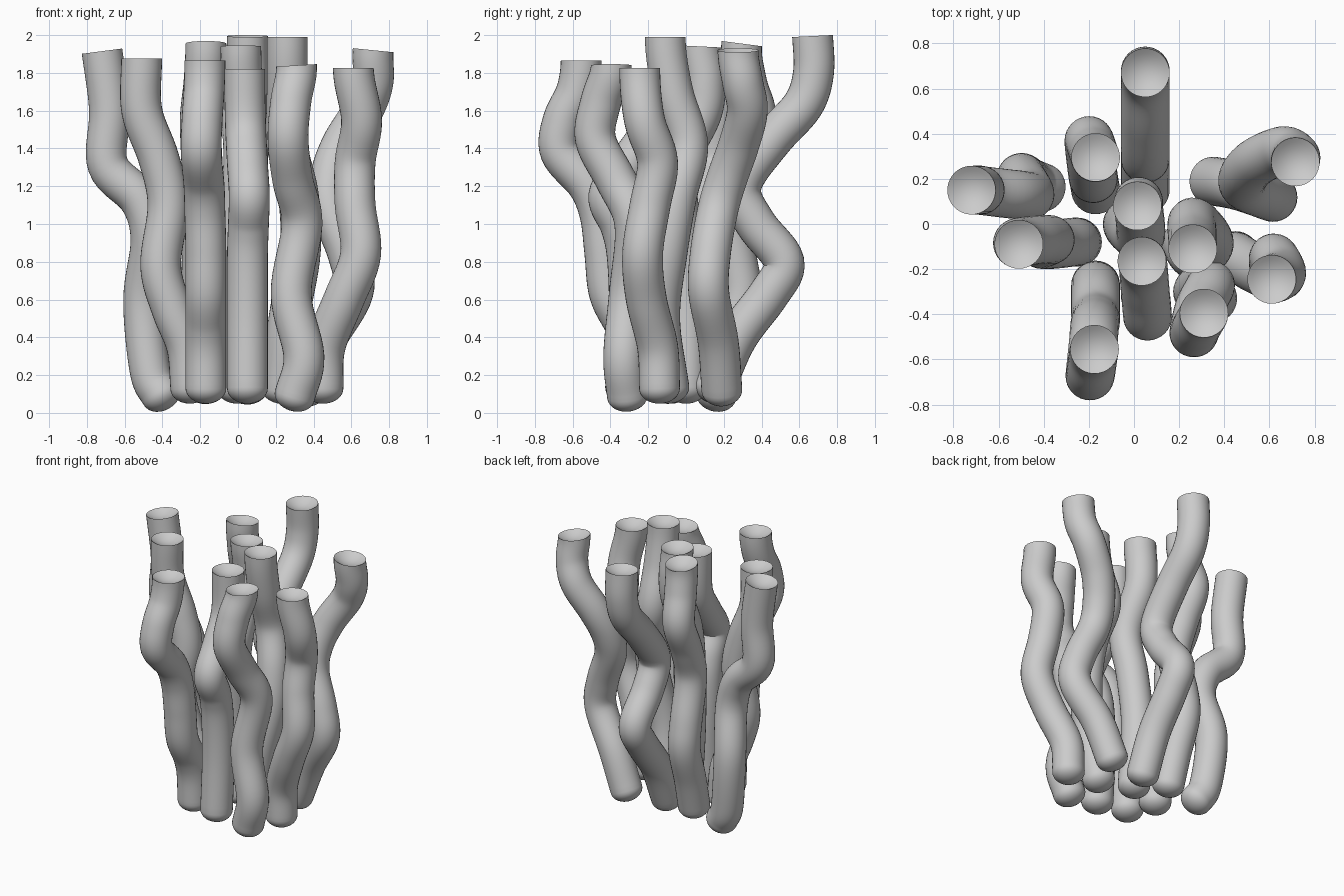
import bpy, bmesh, math
from mathutils import Vector

if "Cube" in bpy.data.objects:
    bpy.data.objects.remove(bpy.data.objects["Cube"])

R, SIDES, STEPS = 0.108, 32, 8


def smooth_path(pts, rim):
    """Catmull-Rom through the control points, ending along the rim direction."""
    p = [Vector(v) for v in pts]
    p = [2 * p[0] - p[1]] + p + [p[-2] + rim * 2 * (p[-1] - p[-2]).length]
    out = []
    for i in range(1, len(p) - 2):
        a, b, c, d = p[i - 1:i + 3]
        for k in range(STEPS):
            t = k / STEPS
            out.append(0.5 * (2 * b + (c - a) * t + (2 * a - 5 * b + 4 * c - d) * t * t
                              + (3 * b - a - 3 * c + d) * t ** 3))
    out.append(p[-2])
    return [out[0]] + [(out[i - 1] + 2 * out[i] + out[i + 1]) / 4
                       for i in range(1, len(out) - 1)] + [out[-1]]


def tube(name, pts, lean=(0, 0)):
    """Bent tube with a rounded foot and a shallow dished top."""
    rim = Vector((lean[0], lean[1], 1)).normalized()
    path = smooth_path(pts, rim)
    n = len(path)
    tan = [(path[min(i + 1, n - 1)] - path[max(i - 1, 0)]).normalized() for i in range(n)]
    tan[-1] = rim
    side = tan[0].cross(Vector((0, 1, 0))).normalized()
    # rounded foot, swept body, shallow dish
    foot = R * 0.75
    rings = []
    for k in range(1, 8):
        a = k / 8 * math.pi / 2
        rings.append((path[0] - tan[0] * foot * math.cos(a), tan[0], R * math.sin(a)))
    rings += [(path[i], tan[i], R) for i in range(n)]
    rings += [(path[-1] - rim * 0.04 * (1 - s * s), rim, R * s) for s in (0.8, 0.55, 0.3)]
    bm = bmesh.new()
    tip = bm.verts.new(path[0] - tan[0] * foot)
    prev = None
    for c, t, r in rings:
        side = (side - t * side.dot(t)).normalized()
        up = t.cross(side)
        ring = []
        for j in range(SIDES):
            a = 2 * math.pi * j / SIDES
            ring.append(bm.verts.new(c + r * (side * math.cos(a) + up * math.sin(a))))
        for j in range(SIDES):
            m = (j + 1) % SIDES
            if prev:
                bm.faces.new((prev[j], prev[m], ring[m], ring[j]))
            else:
                bm.faces.new((tip, ring[m], ring[j]))
        prev = ring
    centre = bm.verts.new(path[-1] - rim * 0.04)
    for j in range(SIDES):
        bm.faces.new((prev[j], prev[(j + 1) % SIDES], centre))
    bmesh.ops.recalc_face_normals(bm, faces=bm.faces)
    # smooth shading with a crisp rim
    for f in bm.faces:
        f.smooth = True
    for e in bm.edges:
        if len(e.link_faces) == 2 and e.calc_face_angle() > math.radians(50):
            e.smooth = False
    me = bpy.data.meshes.new(name)
    bm.to_mesh(me)
    bm.free()
    bpy.context.collection.objects.link(bpy.data.objects.new(name, me))


# tubes on the left
tube("tube_far_left", [(-.405, .16, .095), (-.465, .185, .22), (-.5, .205, .6), (-.46, .13, .92),
                       (-.52, .13, 1.13), (-.69, .15, 1.31), (-.68, .15, 1.6),
                       (-.72, .15, 1.915)], (-.13, 0))
tube("tube_left", [(-.25, -.08, .13), (-.27, -.08, .35), (-.35, -.09, .55), (-.41, -.09, .78),
                   (-.37, -.07, 1.1), (-.42, -.07, 1.35), (-.51, -.08, 1.6), (-.51, -.09, 1.875)])
tube("tube_front_left", [(-.17, -.27, .13), (-.17, -.28, .32), (-.17, -.32, .46),
                         (-.17, -.405, .63), (-.17, -.43, .85), (-.175, -.455, 1.05),
                         (-.18, -.52, 1.21), (-.195, -.665, 1.38), (-.19, -.65, 1.55),
                         (-.18, -.58, 1.7), (-.175, -.555, 1.865)])
tube("tube_back_left", [(-.17, .15, .13), (-.18, .21, .35), (-.19, .29, .6), (-.19, .27, .8),
                        (-.18, .2, 1.1), (-.19, .27, 1.33), (-.2, .37, 1.55), (-.18, .32, 1.75),
                        (-.17, .295, 1.955)], (0, .13))
# tubes in the middle
tube("tube_back", [(.05, .15, .13), (.05, .27, .4), (.05, .44, .63), (.05, .52, .8),
                   (.05, .37, 1.0), (.05, .29, 1.2), (.05, .45, 1.44), (.05, .62, 1.63),
                   (.05, .675, 1.8), (.05, .67, 1.995)], (0, -.05))
tube("tube_centre", [(0, .0, .13), (-.03, .0, .6), (-.01, -.03, 1.0), (.03, -.05, 1.3),
                     (.02, .08, 1.58), (.02, .1, 1.75), (.015, .08, 1.94)], (0, .05))
tube("tube_front", [(.05, -.32, .13), (.05, -.3, .5), (.05, -.31, .82), (.055, -.345, .99),
                    (.06, -.41, 1.15), (.05, -.30, 1.32), (.04, -.18, 1.52), (.035, -.165, 1.82)])
# tubes on the right
tube("tube_mid_right", [(.23, -.09, .13), (.27, -.14, .5), (.33, -.1, .85), (.32, -.05, 1.15),
                        (.26, .01, 1.42), (.26, -.07, 1.7), (.26, -.11, 1.99)])
tube("tube_front_right", [(.30, -.31, .09), (.35, -.33, .3), (.28, -.30, .63), (.34, -.27, 1.0),
                          (.29, -.37, 1.23), (.265, -.48, 1.45), (.28, -.45, 1.65),
                          (.31, -.395, 1.84)], (-.06, 0))
tube("tube_right", [(.45, -.14, .13), (.46, -.15, .35), (.56, -.21, .6), (.65, -.23, .84),
                    (.62, -.19, 1.1), (.62, -.15, 1.33), (.655, -.22, 1.55), (.61, -.245, 1.825)])
tube("tube_back_right", [(.35, .19, .12), (.46, .17, .38), (.61, .12, .64), (.58, .13, .85),
                         (.49, .17, 1.08), (.49, .22, 1.25), (.55, .28, 1.42), (.66, .325, 1.6),
                         (.715, .3, 1.75), (.715, .275, 1.92)], (.1, 0))
